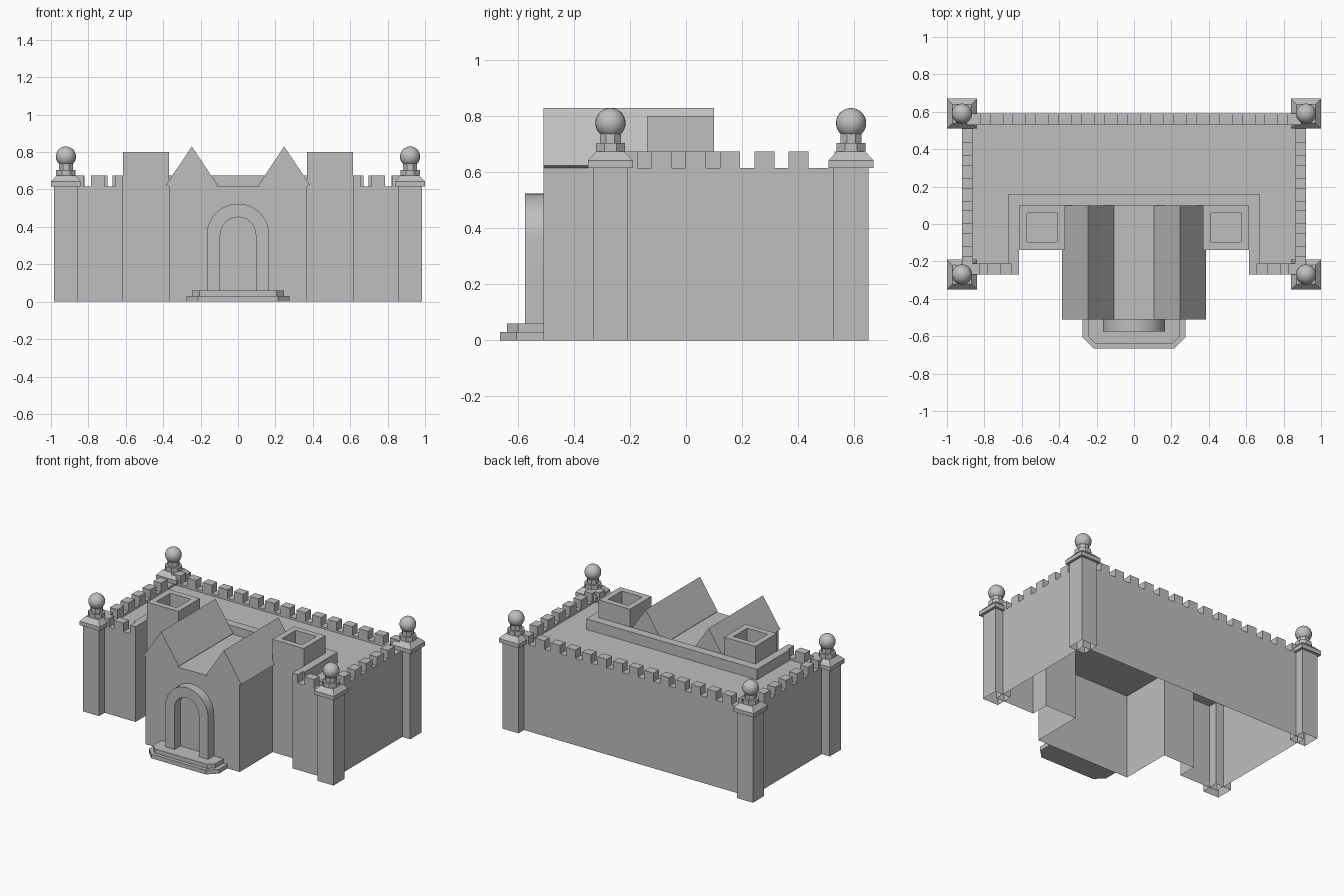
import bpy, bmesh, math

if "Cube" in bpy.data.objects:
    bpy.data.objects.remove(bpy.data.objects["Cube"])

stone = bpy.data.materials.new("grey stone")
stone.use_nodes = True
stone.diffuse_color = (0.52, 0.52, 0.52, 1)
stone.node_tree.nodes["Principled BSDF"].inputs["Base Color"].default_value = (0.52, 0.52, 0.52, 1)

WALL_X, FRONT, BACK = 0.92, -0.27, 0.59      # outer wall planes
PORCH_X, PORCH_Y, TOWER_X, TOWER_Y = 0.37, -0.51, 0.615, -0.14
COURT_Y = 0.1                                # back of towers and porch
ROOF, LEDGE, TOP, TOWER_TOP = 0.6, 0.615, 0.675, 0.8
THICK = 0.06


def finish(name, bm):
    mesh = bpy.data.meshes.new(name)
    bmesh.ops.recalc_face_normals(bm, faces=bm.faces)
    bm.to_mesh(mesh)
    bm.free()
    mesh.materials.append(stone)
    obj = bpy.data.objects.new(name, mesh)
    bpy.context.collection.objects.link(obj)
    return obj


def prism(bm, pts, lo, hi, axis="z", bottom=True):
    """Extrude an outline along z, or an (x, z) outline along y."""
    place = (lambda p, h: (p[0], p[1], h)) if axis == "z" else (lambda p, h: (p[0], h, p[1]))
    a = [bm.verts.new(place(p, lo)) for p in pts]
    b = [bm.verts.new(place(p, hi)) for p in pts]
    for i in range(len(pts)):
        j = (i + 1) % len(pts)
        bm.faces.new((a[i], a[j], b[j], b[i]))
    bm.faces.new(b)
    if bottom:
        bm.faces.new(a[::-1])


def box(bm, x0, x1, y0, y1, z0, z1, bottom=True):
    prism(bm, [(x0, y0), (x1, y0), (x1, y1), (x0, y1)], z0, z1, bottom=bottom)


def mirrored(pts):
    return pts + [(-x, y) for x, y in reversed(pts)]


def lathe(bm, cx, cy, rings, sides, turn):
    """Stack of (radius, height) rings joined by faces."""
    loops = [[bm.verts.new((cx + r * math.cos(turn + math.tau * i / sides),
                            cy + r * math.sin(turn + math.tau * i / sides), z))
              for i in range(sides)] for r, z in rings]
    for a, b in zip(loops, loops[1:]):
        for i in range(sides):
            j = (i + 1) % sides
            bm.faces.new((a[i], a[j], b[j], b[i]))
    bm.faces.new(loops[-1])
    bm.faces.new(loops[0][::-1])


# Main walls and flat roof, open underneath
bm = bmesh.new()
prism(bm, mirrored([(-WALL_X, BACK), (-WALL_X, FRONT), (-TOWER_X, FRONT), (-TOWER_X, TOWER_Y),
                    (-PORCH_X, TOWER_Y), (-PORCH_X, PORCH_Y)]), 0, ROOF, bottom=False)
finish("castle_walls", bm)

# Porch top slab between the gables
bm = bmesh.new()
box(bm, -PORCH_X, PORCH_X, PORCH_Y, COURT_Y, ROOF, LEDGE, False)
finish("porch_roof_slab", bm)

# Low wall ledge under the battlements
inner_x = WALL_X - THICK
bm = bmesh.new()
box(bm, -WALL_X, WALL_X, BACK - THICK, BACK, ROOF, LEDGE, False)
for s in (-1, 1):
    box(bm, s * inner_x, s * WALL_X, FRONT, BACK - THICK, ROOF, LEDGE, False)
    box(bm, s * TOWER_X, s * inner_x, FRONT, FRONT + THICK, ROOF, LEDGE, False)
finish("wall_ledge", bm)

# Battlements along back, sides and front wings
STEP, HALF = 0.1225, 0.036
bm = bmesh.new()
for k in range(-7, 8):
    box(bm, k * STEP - HALF, k * STEP + HALF, BACK - THICK, BACK, LEDGE, TOP)
for s in (-1, 1):
    for k in range(6):
        y = -0.21 + k * STEP
        box(bm, s * inner_x, s * WALL_X, y - HALF, y + HALF, LEDGE, TOP)
    for a, b in ((TOWER_X, 0.657), (0.71, 0.785), (0.825, 0.87)):
        box(bm, s * a, s * b, FRONT, FRONT + THICK, LEDGE, TOP)
finish("battlements", bm)

# Plain parapet around the towers and porch
bm = bmesh.new()
outer = TOWER_X + THICK - 0.005
prism(bm, mirrored([(-outer, COURT_Y + THICK), (-outer, FRONT + THICK), (-TOWER_X, FRONT + THICK),
                    (-TOWER_X, COURT_Y)]), ROOF, TOP, bottom=False)
finish("inner_parapet", bm)

for side, s in (("left", 1), ("right", -1)):
    # Square tower with a sunken shaft
    bm = bmesh.new()
    box(bm, s * PORCH_X, s * TOWER_X, TOWER_Y, COURT_Y, ROOF, TOWER_TOP, False)
    bm.faces.ensure_lookup_table()
    top = max(bm.faces, key=lambda f: f.calc_center_median().z)
    bmesh.ops.recalc_face_normals(bm, faces=bm.faces)
    bmesh.ops.inset_region(bm, faces=[top], thickness=0.06)
    shaft = bmesh.ops.extrude_face_region(bm, geom=[top])["geom"]
    bmesh.ops.translate(bm, verts=[v for v in shaft if isinstance(v, bmesh.types.BMVert)],
                        vec=(0, 0, -0.1))
    if top.is_valid:
        bm.faces.remove(top)
    finish(side + "_tower", bm)

    # Pitched gable with short eaves
    bm = bmesh.new()
    prism(bm, [(s * x, z) for x, z in ((0.365, LEDGE), (0.384, 0.625), (0.247, 0.83),
                                       (0.108, 0.622), (0.115, LEDGE))],
          PORCH_Y, COURT_Y, axis="y")
    finish(side + "_gable", bm)

    for end, y in (("front", FRONT), ("back", BACK)):
        # Corner pillar with a sloped cap
        x, name = s * WALL_X, end + "_" + side
        bm = bmesh.new()
        box(bm, x - 0.0625, x + 0.0625, y - 0.0625, y + 0.0625, 0, LEDGE, False)
        finish(name + "_pillar", bm)
        bm = bmesh.new()
        r = math.sqrt(2)
        lathe(bm, x, y, [(0.08 * r, LEDGE), (0.08 * r, 0.643), (0.05 * r, TOP)], 4, math.pi / 4)
        finish(name + "_cap", bm)

        # Octagonal collar and ball finial
        bm = bmesh.new()
        lathe(bm, x, y, [(0.056, TOP), (0.056, 0.705), (0.04, 0.705), (0.04, 0.74)], 8, math.pi / 8)
        finish(name + "_collar", bm)
        bm = bmesh.new()
        bmesh.ops.create_uvsphere(bm, u_segments=24, v_segments=14, radius=0.054)
        bmesh.ops.translate(bm, verts=bm.verts, vec=(x, y, 0.776))
        for f in bm.faces:
            f.smooth = True
        finish(name + "_ball", bm)

# Arched door surround
SPRING, SEG = 0.357, 24


def arch(r):
    curve = [(r * math.cos(math.pi * i / SEG), SPRING + r * math.sin(math.pi * i / SEG))
             for i in range(SEG + 1)]
    return [(r, 0.06)] + curve + [(-r, 0.06)]


bm = bmesh.new()
rows = [[bm.verts.new((x, y, z)) for x, z in arch(r)]
        for r, y in ((0.167, PORCH_Y), (0.167, -0.575), (0.095, -0.575), (0.095, PORCH_Y))]
for a, b in zip(rows, rows[1:]):
    for i in range(len(a) - 1):
        bm.faces.new((a[i], a[i + 1], b[i + 1], b[i]))
surround = finish("door_surround", bm)
bpy.ops.object.select_all(action="DESELECT")
surround.select_set(True)
bpy.context.view_layer.objects.active = surround
bpy.ops.object.shade_smooth_by_angle(angle=math.radians(30))

# Two chamfered entrance steps
for name, w, y, c, z in (("lower_step", 0.275, -0.665, 0.06, 0), ("upper_step", 0.245, -0.64, 0.04, 0.03)):
    bm = bmesh.new()
    prism(bm, mirrored([(-w, PORCH_Y), (-w, y + c), (c - w, y)]), z, z + 0.03)
    finish(name, bm)
